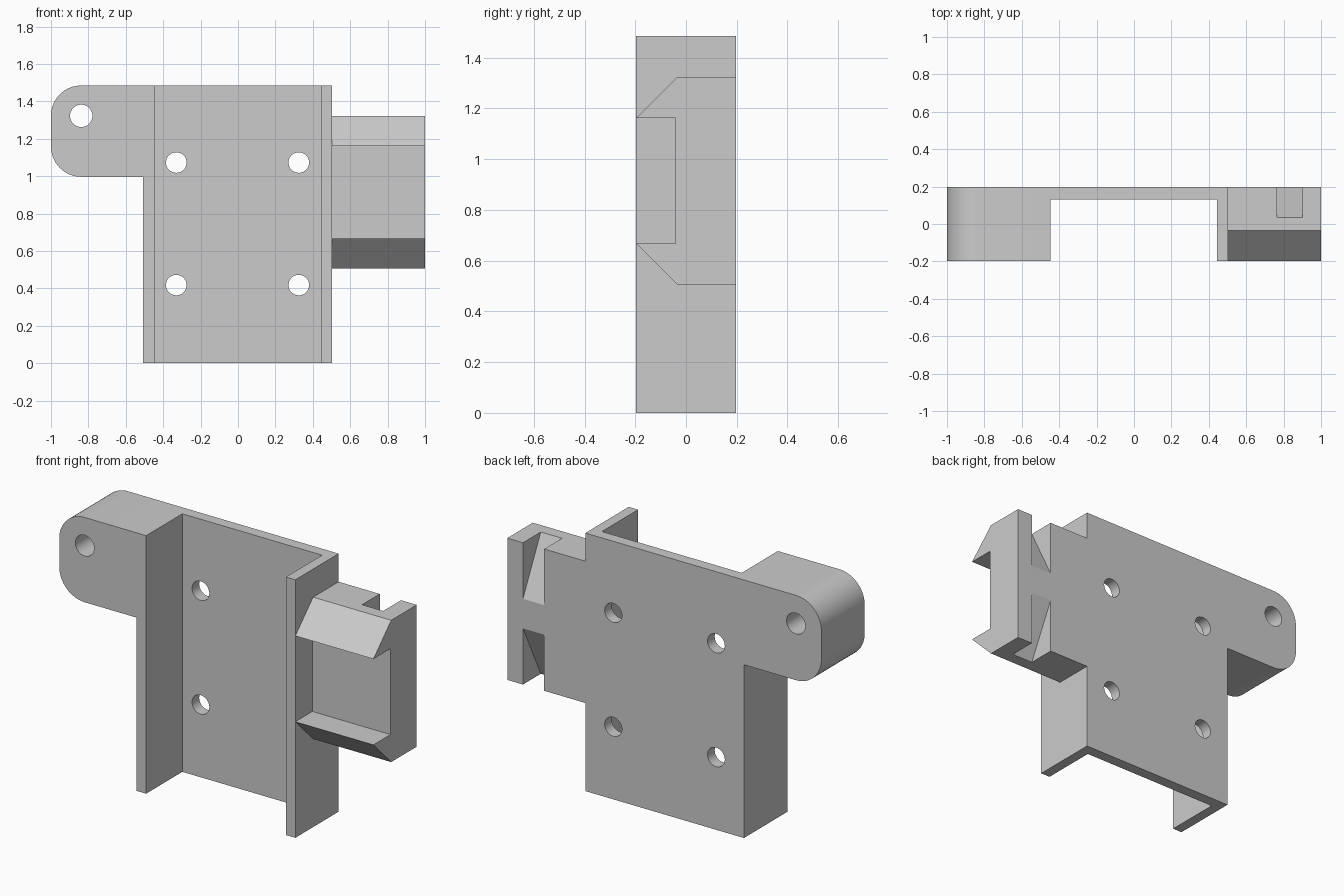
import bpy, bmesh
from math import cos, sin, pi, radians
from mathutils import Vector

cube = bpy.data.objects.get("Cube")
if cube:
    bpy.data.objects.remove(cube, do_unlink=True)

grey = bpy.data.materials.new("plain_grey")
grey.use_nodes = True
colour = (0.6, 0.6, 0.6, 1)
grey.diffuse_color = colour
grey.node_tree.nodes["Principled BSDF"].inputs["Base Color"].default_value = colour


def prism(name, profile, axis, start, end):
    """Extrude a 2D profile along axis; profile uses the other two axes in order."""
    def place(a, b):
        co = [a, b]
        co.insert("xyz".index(axis), start)
        return co
    bm = bmesh.new()
    face = bm.faces.new([bm.verts.new(place(*p)) for p in profile])
    moved = bmesh.ops.extrude_face_region(bm, geom=[face])["geom"]
    shift = Vector((0, 0, 0))
    shift["xyz".index(axis)] = end - start
    bmesh.ops.translate(bm, vec=shift, verts=[v for v in moved if isinstance(v, bmesh.types.BMVert)])
    bmesh.ops.recalc_face_normals(bm, faces=bm.faces)
    mesh = bpy.data.meshes.new(name)
    bm.to_mesh(mesh)
    bm.free()
    mesh.materials.append(grey)
    ob = bpy.data.objects.new(name, mesh)
    bpy.context.collection.objects.link(ob)
    return ob


def arc(cx, cz, r, a0, a1, steps):
    angles = [radians(a0 + (a1 - a0) * i / steps) for i in range(steps + 1)]
    return [(cx + r * cos(a), cz + r * sin(a)) for a in angles]


def select_only(ob):
    bpy.ops.object.select_all(action='DESELECT')
    ob.select_set(True)
    bpy.context.view_layer.objects.active = ob


def combine(target, tool, operation):
    """Apply a boolean and discard the helper."""
    tool.hide_render = True
    mod = target.modifiers.new(operation.title(), 'BOOLEAN')
    mod.operation, mod.solver, mod.object = operation, 'EXACT', tool
    select_only(target)
    bpy.ops.object.modifier_apply(modifier=mod.name)
    bpy.data.objects.remove(tool, do_unlink=True)


def drill(target, x, z, r):
    hole = prism("hole_cutter", arc(x, z, r, 0, 348.75, 31), 'y', -0.3, 0.3)
    combine(target, hole, 'DIFFERENCE')


FRONT, BACK, TOP = -0.197, 0.197, 1.485

# U-shaped channel, open at the front
channel = prism("channel_bracket", [
    (-0.507, BACK), (-0.507, FRONT), (-0.447, FRONT), (-0.447, 0.132),
    (0.443, 0.132), (0.443, FRONT), (0.503, FRONT), (0.503, BACK)], 'z', 0, TOP)

# Rounded side lug merged into the wall
R = 0.162
lug = prism("side_lug",
            [(-0.47, 0.997), (-0.47, TOP)]
            + arc(-1 + R, TOP - R, R, 90, 180, 16)
            + arc(-1 + R, 0.997 + R, R, 180, 270, 16), 'y', FRONT, BACK)
combine(channel, lug, 'UNION')

# Screw holes and lug hole
for x in (-0.33, 0.325):
    for z in (0.418, 1.073):
        drill(channel, x, z, 0.055)
drill(channel, -1 + R, TOP - R, 0.06)

# Dovetail arm with a front pocket
LOW, HIGH = 0.507, 1.323
MID = (LOW + HIGH) / 2
arm = prism("clamp_arm", [
    (BACK, LOW), (BACK, HIGH), (-0.035, HIGH), (FRONT, 1.162), (-0.042, 1.162),
    (-0.042, 0.668), (FRONT, 0.668), (-0.035, LOW)], 'x', 0.503, 1)

# Sloping tie grooves in the back of the arm, mirrored about its middle
for side in (1, -1):
    end = MID + side * (HIGH - MID)
    groove = prism("groove_cutter", [
        (BACK, MID + side * 0.085), (0.035, end), (0.035, end + side * 0.1),
        (0.3, end + side * 0.1), (0.3, MID + side * 0.085)], 'x', 0.765, 0.9)
    combine(arm, groove, 'DIFFERENCE')

for ob in (channel, arm):
    select_only(ob)
    bpy.ops.object.shade_smooth_by_angle(angle=radians(20))
